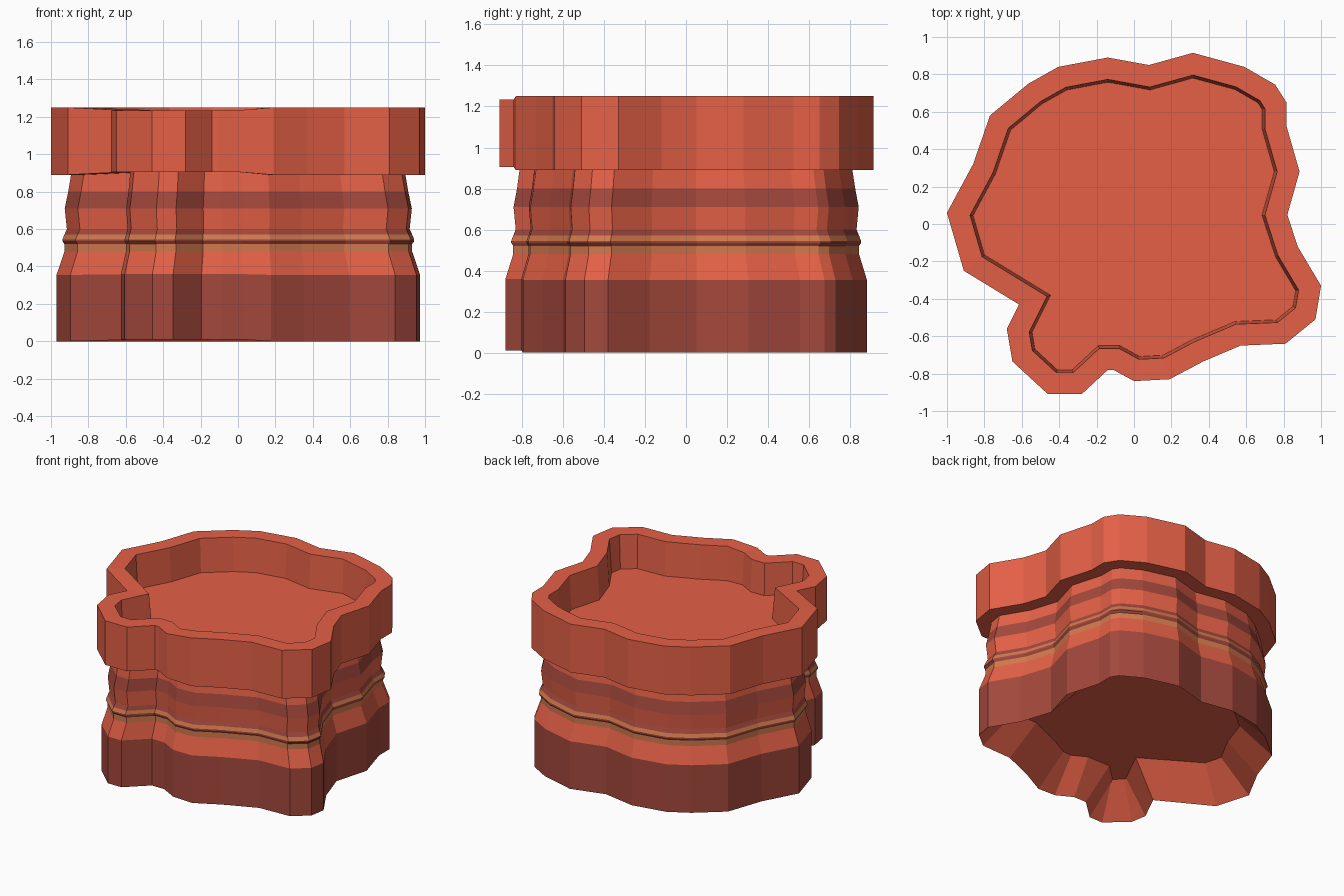
import bpy, bmesh
from mathutils import Vector

if "Cube" in bpy.data.objects:
    bpy.data.objects.remove(bpy.data.objects["Cube"])

# Plan outline of the rim, clockwise from the right-hand corner
OUTLINE = [Vector(p) for p in [
    (1, -.33), (.97, -.51), (.81, -.64), (.57, -.65), (.37, -.735), (.19, -.83),
    (0, -.84), (-.11, -.78), (-.14, -.78), (-.28, -.91), (-.46, -.91),
    (-.65, -.735), (-.68, -.56), (-.615, -.43),
    (-.91, -.25), (-1, .06), (-.86, .32), (-.77, .58), (-.565, .75), (-.405, .84),
    (-.14, .89), (.08, .85), (.315, .915), (.59, .84), (.755, .745), (.815, .65),
    (.815, .525), (.885, .28), (.82, .05), (.875, -.12)]]
LOBE = range(6, 14)      # small front lobe, slightly shorter than the rest


def material(name, rgb):
    m = bpy.data.materials.new(name)
    m.diffuse_color = (*rgb, 1)
    m.use_nodes = True
    m.node_tree.nodes["Principled BSDF"].inputs["Base Color"].default_value = m.diffuse_color
    return m


def inset(d):
    """Outline moved inwards by d with mitred corners."""
    pts = []
    n = len(OUTLINE)
    for i, p in enumerate(OUTLINE):
        a = (p - OUTLINE[i - 1]).normalized()
        b = (OUTLINE[(i + 1) % n] - p).normalized()
        # the outline runs clockwise, so inward is to the right
        na, nb = Vector((a.y, -a.x)), Vector((b.y, -b.x))
        pts.append(p + (na + nb) * d / (1 + na.dot(nb)))
    return pts


def loft(name, rows, mats):
    """rows: (inset, scale, z, lobe z shift, material index of the band above)."""
    bm = bmesh.new()
    rings = []
    for d, s, z, shift, _ in rows:
        rings.append([bm.verts.new((p.x * s, p.y * s, z + (shift if i in LOBE else 0)))
                      for i, p in enumerate(inset(d))])
    n = len(OUTLINE)
    for lo, hi, row in zip(rings, rings[1:], rows):
        for i in range(n):
            j = (i + 1) % n
            f = bm.faces.new((lo[i], lo[j], hi[j], hi[i]))
            f.material_index = row[4]
    bm.faces.new(rings[0])       # ceiling of the hollow underside
    bm.faces.new(rings[-1])      # floor inside the rim
    bmesh.ops.recalc_face_normals(bm, faces=bm.faces[:])
    me = bpy.data.meshes.new(name)
    bm.to_mesh(me)
    bm.free()
    for m in mats:
        me.materials.append(m)
    ob = bpy.data.objects.new(name, me)
    bpy.context.collection.objects.link(ob)
    return ob


clay = material("clay", (.78, .118, .062))
dark = material("dark_clay", (.37, .065, .045))
glow = material("light_band", (.64, .19, .075))

# Whole pot: hollow underside, base, ribbed waist, overhanging rim, inner floor
B = .10                          # waist and base are scaled copies of this inset
loft("pot", [
    (.24, 1, .22, 0, 0), (B, 1.087, 0, .01, 1), (B, 1.087, .355, .004, 0),
    (B, 1.04, .48, 0, 2), (B, 1.04, .52, 0, 1), (B, 1.052, .535, 0, 1),
    (B, 1.052, .545, 0, 2), (B, 1.04, .57, 0, 1), (B, 1.025, .60, 0, 0),
    (B, 1.038, .71, 0, 1), (B, 1.017, .80, 0, 0), (B, 1, .89, .015, 0),
    (0, 1, .89, .015, 0), (0, 1, 1.25, -.015, 0), (.115, 1, 1.25, -.015, 0),
    (.13, 1, 1.0, 0, 0)], [clay, dark, glow])
